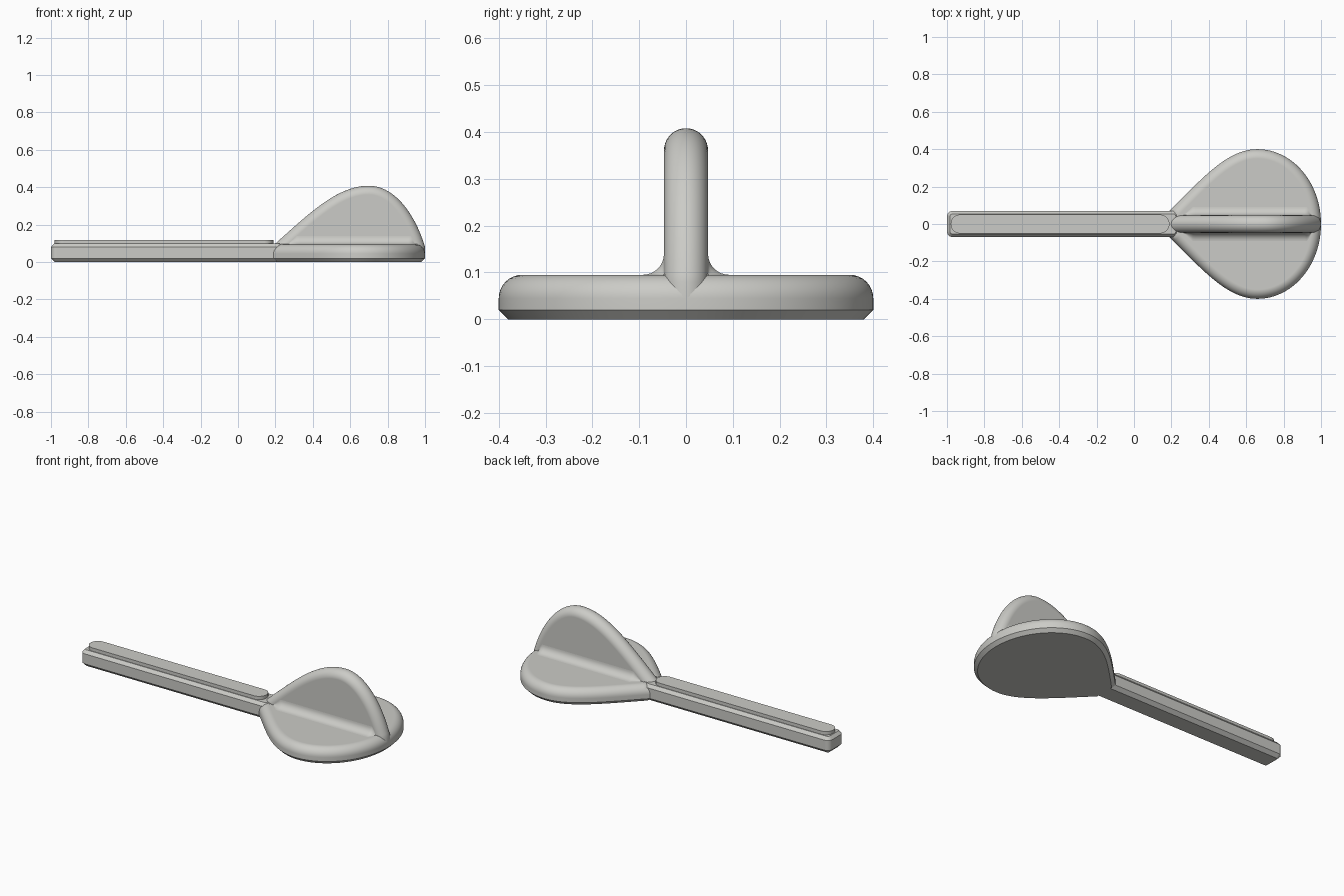
import bpy, bmesh, math
from mathutils import Vector
from mathutils.geometry import interpolate_bezier

if "Cube" in bpy.data.objects:
    bpy.data.objects.remove(bpy.data.objects["Cube"])

grey = bpy.data.materials.new("light_grey")
grey.diffuse_color = (0.6, 0.6, 0.57, 1)
grey.use_nodes = True
grey.node_tree.nodes["Principled BSDF"].inputs["Base Color"].default_value = grey.diffuse_color


def curve(a, b, c, d, n=24):
    pts = interpolate_bezier(*(Vector((*p, 0)) for p in (a, b, c, d)), n)
    return [(p.x, p.y) for p in pts]


def inset(pts, d):
    """Move a counter-clockwise outline inwards by d, with mitred corners."""
    out = []
    for i, p in enumerate(pts):
        p = Vector(p)
        e1 = (p - Vector(pts[i - 1])).normalized()
        e2 = (Vector(pts[(i + 1) % len(pts)]) - p).normalized()
        n1, n2 = Vector((-e1.y, e1.x)), Vector((-e2.y, e2.x))
        out.append(p + (n1 + n2) * d / max(1 + n1.dot(n2), 0.3))
    return out


def loft(name, rings, mirror=False):
    """Skin a row of closed rings and cap both ends."""
    bm = bmesh.new()
    rows = [[bm.verts.new(v) for v in ring] for ring in rings]
    n = len(rows[0])
    for a, b in zip(rows, rows[1:]):
        for i in range(n):
            j = (i + 1) % n
            bm.faces.new((a[i], a[j], b[j], b[i]))
    bm.faces.new(rows[0][::-1])
    bm.faces.new(rows[-1])
    bmesh.ops.recalc_face_normals(bm, faces=bm.faces)
    me = bpy.data.meshes.new(name)
    bm.to_mesh(me)
    bm.free()
    me.materials.append(grey)
    ob = bpy.data.objects.new(name, me)
    bpy.context.collection.objects.link(ob)
    bpy.ops.object.select_all(action='DESELECT')
    ob.select_set(True)
    bpy.context.view_layer.objects.active = ob
    bpy.ops.object.shade_smooth_by_angle(angle=math.radians(30))
    if mirror:
        ob.modifiers.new("mirror", 'MIRROR').use_axis = (False, True, False)
    ob.modifiers.new("weighted", 'WEIGHTED_NORMAL').keep_sharp = True
    return ob


def slab(name, outline, steps):
    """Stack insets of an outline; steps are (z, inset)."""
    return loft(name, [[(x, y, z) for x, y in inset(outline, d)] for z, d in steps])


def round_rect(x0, x1, h, r, seg=6):
    pts = []
    for cx, cy, a0 in ((x1 - r, h - r, 0), (x0 + r, h - r, 90),
                       (x0 + r, r - h, 180), (x1 - r, r - h, 270)):
        for i in range(seg + 1):
            a = math.radians(a0 + 90 * i / seg)
            pts.append((cx + r * math.cos(a), cy + r * math.sin(a)))
    return pts


def height_at(pts, x):
    """Height of an open left-to-right line at x."""
    for (x0, y0), (x1, y1) in zip(pts, pts[1:]):
        if x0 <= x <= x1:
            return y0 + (y1 - y0) * (x - x0) / max(x1 - x0, 1e-6)
    return 0


TOP, R, T = 0.095, 0.05, 0.047   # plate top, plate edge radius, fin half thickness

# teardrop head plate, chamfered below and rounded above
lower = curve((0.19, -0.07), (0.37, -0.25), (0.50, -0.40), (0.66, -0.40))
lower += [(0.66 + 0.34 * math.sin(a), -0.40 * math.cos(a))
          for a in (math.pi / 2 * i / 24 for i in range(1, 25))]
head = lower + [(x, -y) for x, y in lower[-2::-1]]
arc = [math.pi / 2 * i / 8 for i in range(9)]
slab("head_plate", head, [(0, 0.02), (0.02, 0)] +
     [(TOP - R + R * math.sin(a), R * (1 - math.cos(a))) for a in arc])

# upright fin with a fully rounded rim
rim = curve((0.19, 0.09), (0.38, 0.26), (0.53, 0.408), (0.70, 0.408))
rim += curve((0.70, 0.408), (0.84, 0.408), (0.95, 0.25), (1.0, 0.08))[1:]


def fin_line(d):
    line = [(0.19, 0.03)] + rim + [(1.0, 0.03)]
    pts = inset(line[::-1], d)[::-1]
    pts[0].y = pts[-1].y = 0.03
    for p in pts:
        p.y = max(p.y, 0.03)
    return pts


angles = [math.pi * i / 20 - math.pi / 2 for i in range(21)]
loft("fin", [[(x, T * math.sin(a), z) for x, z in fin_line(T * (1 - math.cos(a)))]
             for a in angles])

# concave fillets between fin and plate, fading out at both ends
wall = [tuple(p) for p in fin_line(T)[1:-1]]
flat = [(p.x, -p.y) for p in inset(head, R)[:len(lower)]]
rings = []
for i in range(61):
    x = 0.23 + 0.73 * i / 60
    r = max(0.002, min(0.045, height_at(wall, x) - TOP, height_at(flat, x) - T))
    ring = [(x, T + r * (1 - math.sin(a)), TOP + r * (1 - math.cos(a))) for a in arc]
    rings.append(ring + [(x, 0.03, TOP + r), (x, 0.03, TOP - 0.01), (x, T + r, TOP - 0.01)][::-1])
for k, ring in enumerate(rings):
    # order: fillet arc from plate to wall, then back through the buried corner
    a = sorted(ring[:9], key=lambda v: v[2])
    x, y_end, z_end = ring[0][0], a[0][1], a[-1][2]
    rings[k] = a + [(x, 0.03, z_end), (x, 0.03, TOP - 0.01), (x, y_end, TOP - 0.01)]
loft("fin_fillet", rings, mirror=True)

# long handle bar with chamfered edges
slab("handle_bar", round_rect(-1.0, 0.24, 0.07, 0.03),
     [(0, 0.02), (0.02, 0), (0.08, 0), (0.098, 0.016)])

# raised strip with round ends along the bar
slab("raised_strip", round_rect(-0.98, 0.19, 0.05, 0.0499, 10), [(0.09, 0), (0.118, 0)])
